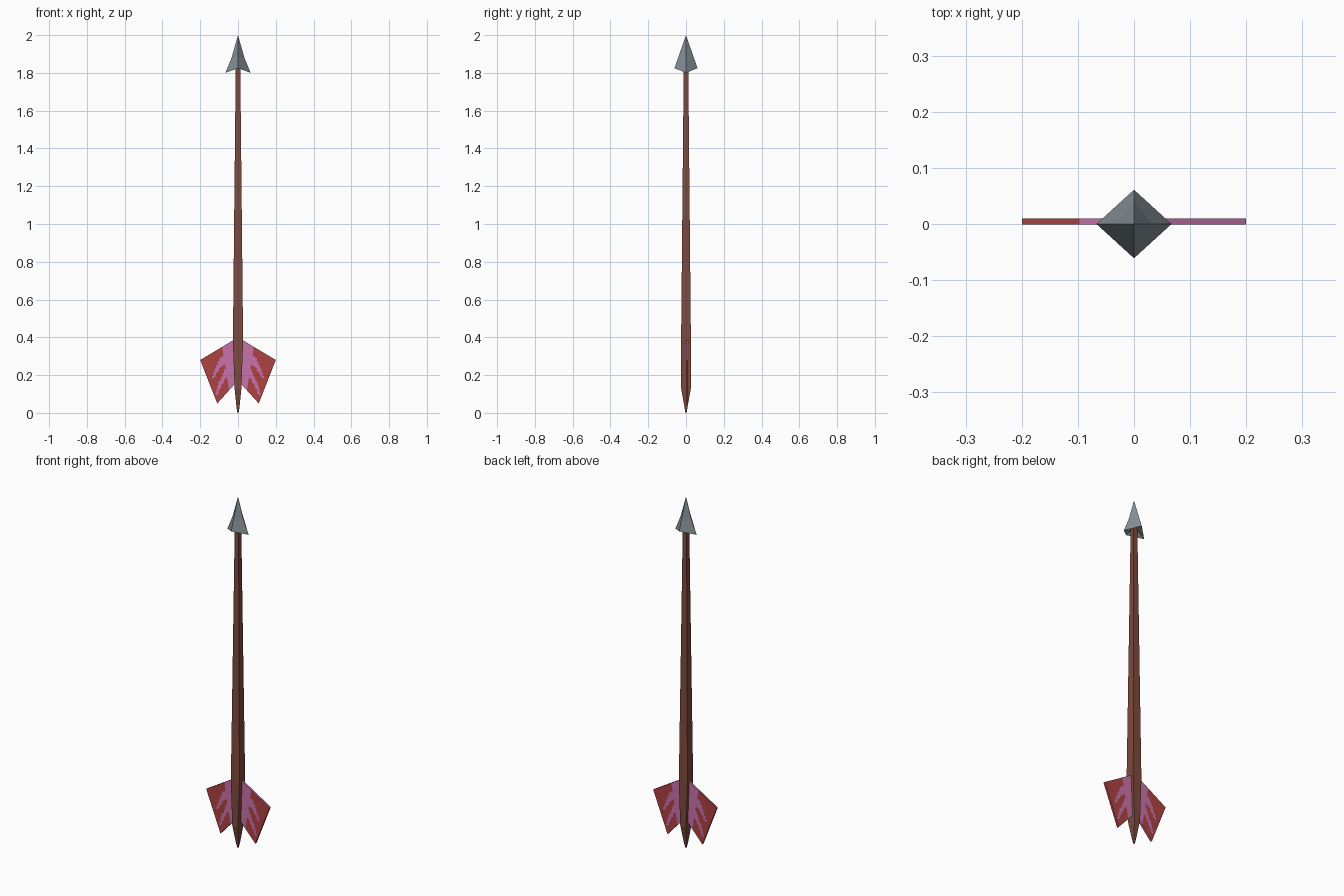
import bpy, bmesh
from mathutils import Vector

if "Cube" in bpy.data.objects:
    bpy.data.objects.remove(bpy.data.objects["Cube"])


def material(name, rgb):
    m = bpy.data.materials.new(name)
    lin = [((c / 255 + 0.055) / 1.055) ** 2.4 for c in rgb]
    m.diffuse_color = (*lin, 1)
    m.use_nodes = True
    m.node_tree.nodes["Principled BSDF"].inputs["Base Color"].default_value = m.diffuse_color
    return m


wood = material("brown wood", (126, 74, 62))
steel = material("grey steel", (132, 143, 150))
pink = material("pink feather", (200, 114, 170))
red = material("red feather", (174, 66, 66))


def finish(name, bm, mats):
    bmesh.ops.recalc_face_normals(bm, faces=bm.faces)
    me = bpy.data.meshes.new(name)
    bm.to_mesh(me)
    bm.free()
    for m in mats:
        me.materials.append(m)
    ob = bpy.data.objects.new(name, me)
    bpy.context.collection.objects.link(ob)
    return ob


def loft(bm, rings):
    """Skin between rings of equal length and cap both ends."""
    rows = [[bm.verts.new(p) for p in r] for r in rings]
    n = len(rows[0])
    for a, b in zip(rows, rows[1:]):
        for i in range(n):
            bm.faces.new((a[i], a[(i + 1) % n], b[(i + 1) % n], b[i]))
    bm.faces.new(rows[0][::-1])
    return rows


# Square tapered shaft with a pointed tail
bm = bmesh.new()
profile = [(0, .003, .003), (.03, .008, .008), (.13, .018, .026),
           (.38, .027, .026), (1.84, .012, .012)]
rows = loft(bm, [[(-x, -y, z), (x, -y, z), (x, y, z), (-x, y, z)]
                 for z, x, y in profile])
bm.faces.new(rows[-1])
finish("shaft", bm, [wood])

# Four-sided arrowhead, side barbs swept lower than front and back ones
bm = bmesh.new()
rows = loft(bm, [
    [(-.014, 0, 1.84), (0, -.014, 1.84), (.014, 0, 1.84), (0, .014, 1.84)],
    [(-.067, 0, 1.80), (0, -.061, 1.825), (.067, 0, 1.80), (0, .061, 1.825)],
    [(-.034, 0, 1.88), (0, -.040, 1.885), (.034, 0, 1.88), (0, .040, 1.885)],
])
tip = bm.verts.new((0, 0, 2.0))
for i in range(4):
    bm.faces.new((rows[-1][i], rows[-1][(i + 1) % 4], tip))
finish("arrowhead", bm, [steel])


# Fins: a thin quad sheet, pink at the root and red with pink streaks outside
def is_red(u, v):
    if u < .36:
        return False
    streak_1 = abs(v - (.10 + .45 * u)) < .13 * (1.15 - u) and u < .85
    streak_2 = abs(v - (.42 + .45 * u)) < .12 * (1.15 - u) and u < .9
    return not (streak_1 or streak_2)


def fin(name, side):
    root_top, root_low = Vector((.02, 0, .388)), Vector((.012, 0, .158))
    out_top, out_low = Vector((.20, 0, .28)), Vector((.11, 0, .05))
    nu, nv = 14, 20
    bm = bmesh.new()
    grid = []
    for j in range(nv + 1):
        row = []
        for i in range(nu + 1):
            u, v = i / nu, j / nv
            p = root_top.lerp(out_top, u).lerp(root_low.lerp(out_low, u), v)
            row.append(bm.verts.new((side * p.x, -.001, p.z)))
        grid.append(row)
    for j in range(nv):
        for i in range(nu):
            f = bm.faces.new((grid[j][i], grid[j][i + 1],
                              grid[j + 1][i + 1], grid[j + 1][i]))
            f.material_index = int(is_red((i + .5) / nu, (j + .5) / nv))
    # thicken backwards, keeping the pattern on both sides
    ext = bmesh.ops.extrude_face_region(bm, geom=bm.faces[:],
                                        use_keep_orig=True)
    for v in ext["geom"]:
        if isinstance(v, bmesh.types.BMVert):
            v.co.y = .01
    # pink rim along the leading edge and root
    bm.normal_update()
    for f in bm.faces:
        if abs(f.normal.y) < .5:
            c = f.calc_center_median()
            f.material_index = int(f.normal.z < .3 and abs(c.x) > .1)
    finish(name, bm, [pink, red])


fin("left_fin", -1)
fin("right_fin", 1)
